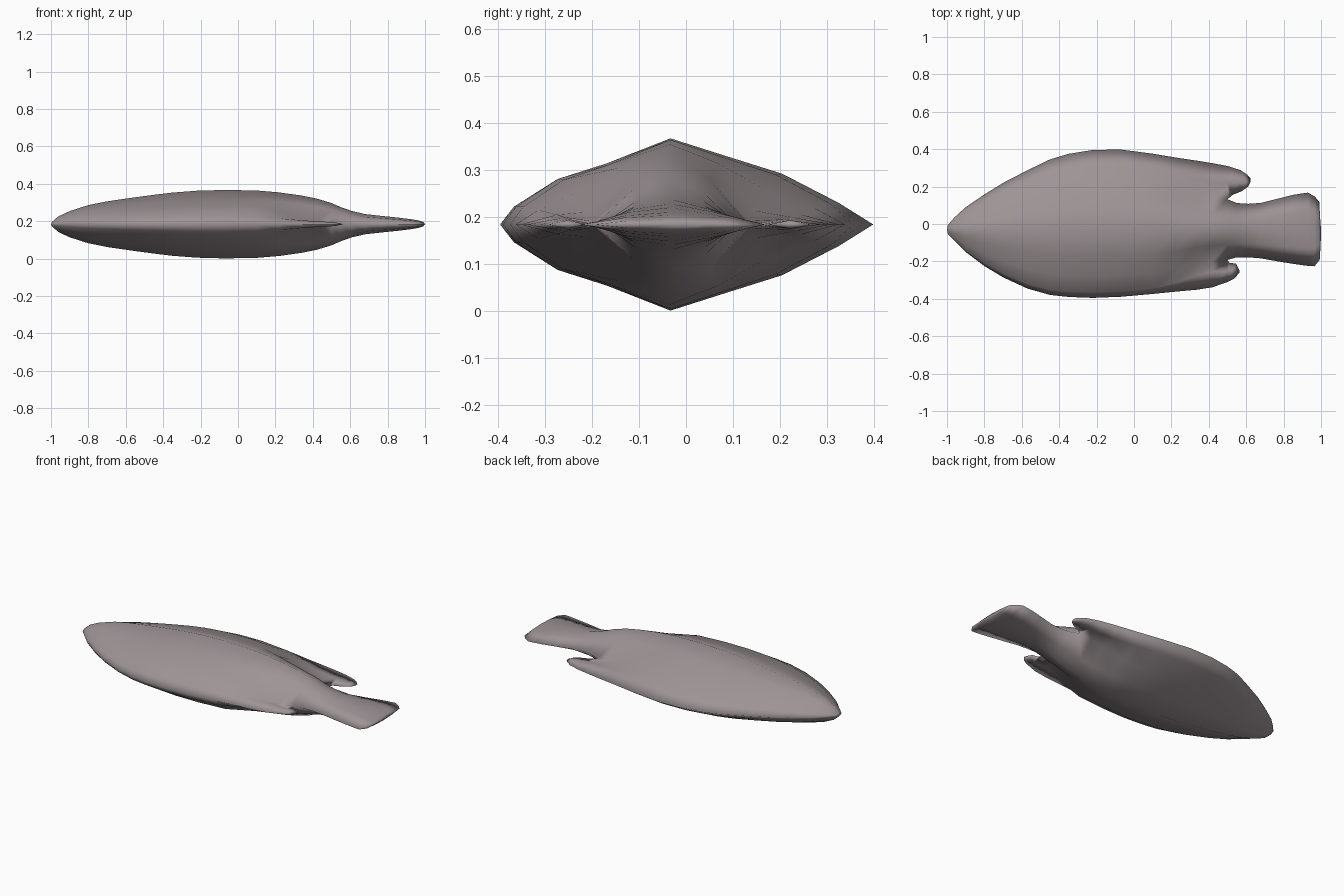
import bpy, bmesh

ZC, RIDGE = 0.187, -0.033

# body stations: x, lower edge y, upper edge y, half thickness
BODY = [(-0.995, -0.055, -0.005, 0.012), (-0.96, -0.09, 0.035, 0.042), (-0.9, -0.15, 0.09, 0.07),
        (-0.8, -0.225, 0.158, 0.102), (-0.7, -0.285, 0.22, 0.122), (-0.57, -0.345, 0.287, 0.141),
        (-0.45, -0.379, 0.345, 0.157), (-0.35, -0.39, 0.375, 0.169), (-0.22, -0.395, 0.396, 0.179),
        (-0.07, -0.389, 0.398, 0.183), (0.1, -0.374, 0.376, 0.18), (0.22, -0.362, 0.356, 0.17),
        (0.34, -0.351, 0.338, 0.153), (0.42, -0.338, 0.325, 0.137), (0.5, -0.31, 0.31, 0.113)]
# tail stations behind the fin notches
TAIL = [(0.55, -0.178, 0.112, 0.091), (0.61, -0.178, 0.108, 0.07), (0.68, -0.184, 0.113, 0.054),
        (0.77, -0.2, 0.136, 0.044), (0.85, -0.213, 0.156, 0.036), (0.93, -0.224, 0.168, 0.026),
        (0.965, -0.226, 0.148, 0.02), (0.99, -0.195, 0.12, 0.012)]
# cross-section: share of the half width and share of the thickness, nine columns
T = [-1, -0.92, -0.67, -0.38, 0, 0.28, 0.55, 0.83, 1]
F = [0, 0.21, 0.53, 0.71, 1, 0.79, 0.59, 0.25, 0]
# rear section, where the flat fins stand clear of the body
REAR_Y = [None, -0.25, -0.192, -0.11, RIDGE, 0.05, 0.132, 0.22, None]
REAR_F = [0, 0.1, 0, 0.68, 1, 0.68, 0, 0.1, 0]
# fin lobe ends: rows from rim to inner edge
LOWER_TIP = [[(0.535, -0.292), (0.525, -0.25), (0.51, -0.207)],
             [(0.565, -0.26), (0.562, -0.243), (0.545, -0.212)]]
UPPER_TIP = [[(0.57, 0.288), (0.555, 0.22), (0.525, 0.155)],
             [(0.605, 0.264), (0.6, 0.22), (0.575, 0.175)],
             [(0.622, 0.245), (0.623, 0.225), (0.61, 0.2)]]

bm = bmesh.new()


def vert(x, y, z):
    return bm.verts.new((x, y, z))


def strip(a, b):
    for i in range(len(a) - 1):
        bm.faces.new((a[i], b[i], b[i + 1], a[i + 1]))


def smooth(x, a, b):
    t = min(max((x - a) / (b - a), 0), 1)
    return t * t * (3 - 2 * t)


# nose and body
rows = []
for x, lo, hi, h in BODY:
    s = smooth(x, 0.08, 0.5)
    row = []
    for i in range(9):
        y = RIDGE + T[i] * ((RIDGE - lo) if T[i] < 0 else (hi - RIDGE))
        ry = y if REAR_Y[i] is None else REAR_Y[i]
        row.append(vert(x, y + (ry - y) * s, h * (F[i] + (REAR_F[i] - F[i]) * s)))
    rows.append(row)
for a, b in zip(rows, rows[1:]):
    strip(a, b)
nose = vert(-1, -0.03, 0)
for a, b in zip(rows[0], rows[0][1:]):
    bm.faces.new((nose, a, b))

# tail
last = rows[-1][2:7]
for x, lo, hi, h in TAIL:
    ys = [lo, (lo + RIDGE) / 2, RIDGE, (hi + RIDGE) / 2, hi]
    row = [vert(x, y, h * f) for y, f in zip(ys, (0, 0.72, 1, 0.72, 0))]
    strip(last, row)
    last = row
strip(last, [vert(x, y, 0) for x, y in ((0.993, -0.19), (0.998, -0.11), (1, RIDGE), (0.994, 0.05), (0.991, 0.115))])

# fin lobes
for start, tips in ((rows[-1][:3], LOWER_TIP), (rows[-1][:5:-1], UPPER_TIP)):
    last = start
    for k, tip in enumerate(tips):
        end = k == len(tips) - 1
        row = [vert(x, y, 0.009 if i == 1 and not end else 0) for i, (x, y) in enumerate(tip)]
        strip(last, row)
        last = row

# mirror the upper half to the underside
geom = bmesh.ops.duplicate(bm, geom=bm.verts[:] + bm.edges[:] + bm.faces[:])["geom"]
for v in geom:
    if isinstance(v, bmesh.types.BMVert):
        v.co.z *= -1
bmesh.ops.remove_doubles(bm, verts=bm.verts[:], dist=0.0005)
bmesh.ops.recalc_face_normals(bm, faces=bm.faces[:])
for v in bm.verts:
    v.co.z += ZC - 0.003
for f in bm.faces:
    f.smooth = True

mesh = bpy.data.meshes.new("fish_body")
bm.to_mesh(mesh)
bm.free()
fish = bpy.data.objects.new("fish_body", mesh)
bpy.context.collection.objects.link(fish)
mat = bpy.data.materials.new("mauve grey")
mat.diffuse_color = (0.34, 0.295, 0.305, 1)
mesh.materials.append(mat)
